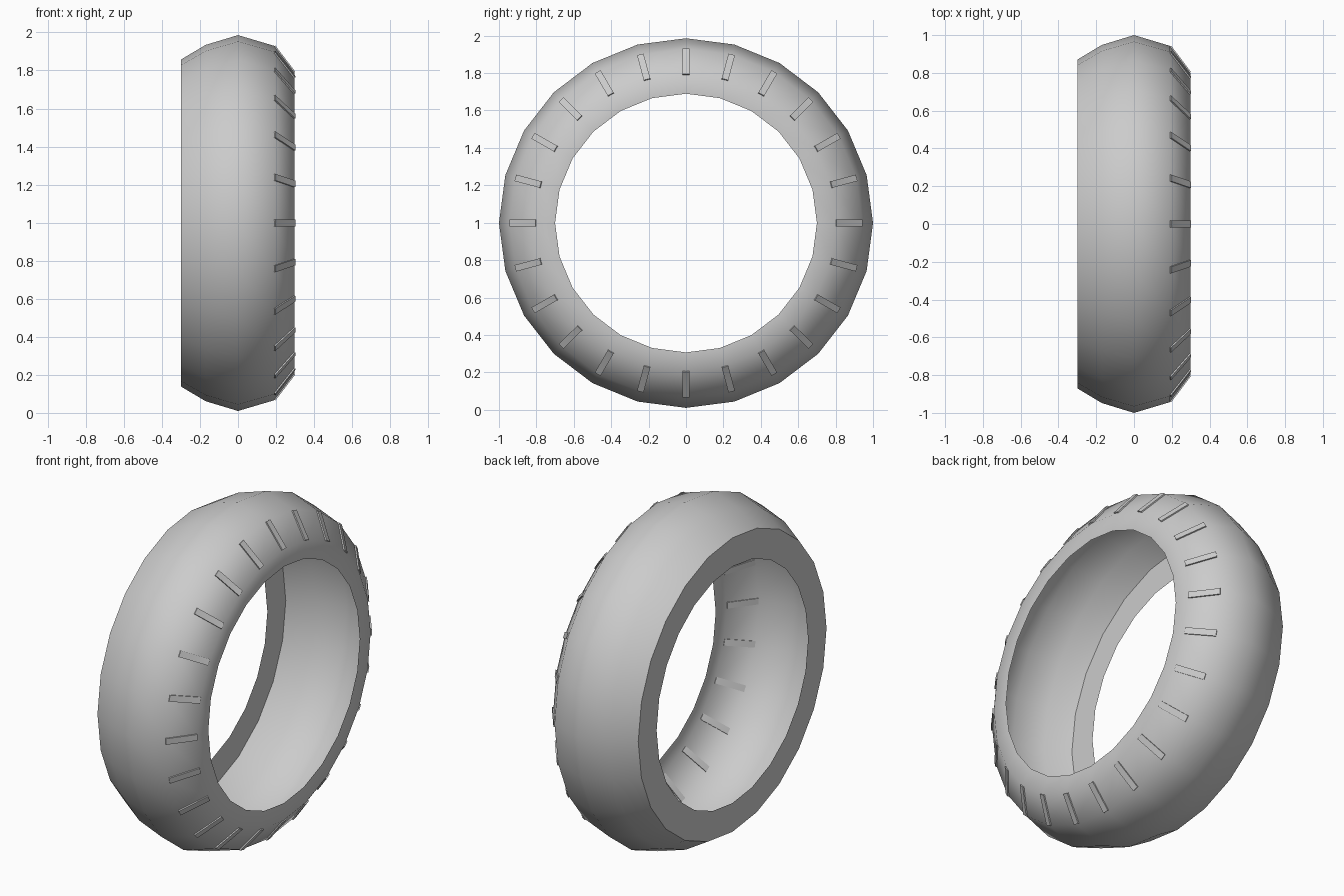
import bpy, bmesh, math
from mathutils import Matrix, Vector

SIDES = 24
CENTRE_Z = 0.998
HEIGHT_SCALE = 0.988   # the ring is very slightly squashed in height

cube = bpy.data.objects.get("Cube")
if cube:
    bpy.data.objects.remove(cube, do_unlink=True)

grey = bpy.data.materials.new("plain grey")
grey.use_nodes = True
colour = (0.6, 0.6, 0.6, 1)
grey.diffuse_color = colour
grey.node_tree.nodes["Principled BSDF"].inputs["Base Color"].default_value = colour


def make_object(name, bm):
    mesh = bpy.data.meshes.new(name)
    bm.to_mesh(mesh)
    bm.free()
    mesh.materials.append(grey)
    obj = bpy.data.objects.new(name, mesh)
    bpy.context.collection.objects.link(obj)
    obj.location.z = CENTRE_Z
    obj.scale.z = HEIGHT_SCALE
    return obj


def radial(angle):
    return Vector((0, math.cos(angle), math.sin(angle)))


angles = [math.tau * j / SIDES for j in range(SIDES)]

# Open tyre shell: (x, radius) profile turned around the x axis
profile = [(-0.3, 0.7), (-0.3, 0.87), (-0.17, 0.948), (0, 1),
           (0.19, 0.943), (0.298, 0.8), (0.298, 0.7)]
bm = bmesh.new()
rings = [[bm.verts.new(radial(a) * r + Vector((x, 0, 0))) for a in angles]
         for x, r in profile]
for low, high in zip(rings, rings[1:]):
    for j in range(SIDES):
        k = (j + 1) % SIDES
        bm.faces.new((low[j], low[k], high[k], high[j]))
tyre = make_object("tyre_shell", bm)
bpy.ops.object.select_all(action="DESELECT")
tyre.select_set(True)
bpy.context.view_layer.objects.active = tyre
bpy.ops.object.shade_smooth_by_angle(angle=math.radians(45))

# Thin bars lying in the sloped sidewall, one on every ridge
(x0, r0), (x1, r1) = profile[4], profile[5]
bm = bmesh.new()
for a in angles:
    out = radial(a)
    start = out * r0 + Vector((x0, 0, 0))
    end = out * r1 + Vector((x1, 0, 0))
    along = (end - start).normalized()
    across = Vector((0, -math.sin(a), math.cos(a)))
    normal = along.cross(across)
    place = Matrix((along, across, normal)).transposed().to_4x4()
    place.translation = (start + end) / 2
    size = Matrix.Diagonal(((end - start).length - 0.005, 0.036, 0.012, 1))
    bmesh.ops.create_cube(bm, size=1, matrix=place @ size)
bmesh.ops.recalc_face_normals(bm, faces=bm.faces)
make_object("sidewall_bars", bm)
